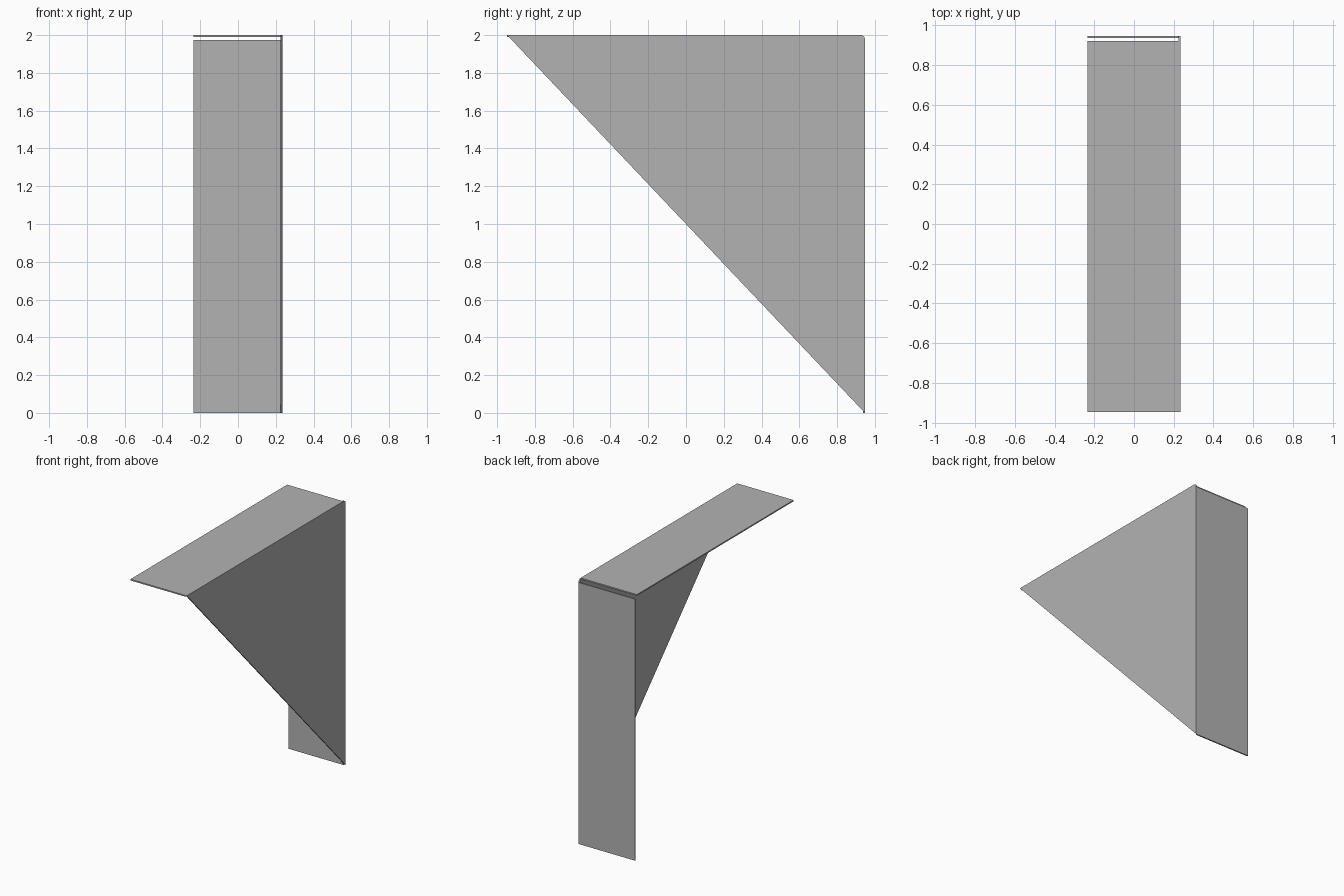
import bpy, bmesh, math
from mathutils import Vector

cube = bpy.data.objects.get("Cube")
if cube:
    bpy.data.objects.remove(cube, do_unlink=True)

HALF_W, HALF_D, HEIGHT = 0.235, 0.947, 2.0
SHEET = 0.01      # sheet thickness
RELIEF = 0.025    # corner notch between the two flanges
RADIUS = 0.022    # rounded corner of the web

grey = bpy.data.materials.new("plain grey")
grey.use_nodes = True
colour = (0.45, 0.45, 0.45, 1)
grey.diffuse_color = colour
grey.node_tree.nodes["Principled BSDF"].inputs["Base Color"].default_value = colour


def extrude_profile(name, points, depth):
    """Fill a closed outline and extrude it along depth."""
    bm = bmesh.new()
    face = bm.faces.new([bm.verts.new(p) for p in points])
    result = bmesh.ops.extrude_face_region(bm, geom=[face])
    moved = [v for v in result["geom"] if isinstance(v, bmesh.types.BMVert)]
    bmesh.ops.translate(bm, verts=moved, vec=Vector(depth))
    bmesh.ops.recalc_face_normals(bm, faces=bm.faces)
    mesh = bpy.data.meshes.new(name)
    bm.to_mesh(mesh)
    bm.free()
    mesh.materials.append(grey)
    obj = bpy.data.objects.new(name, mesh)
    bpy.context.collection.objects.link(obj)
    return obj


# Triangular side web with a rounded upper back corner
corner = [(HALF_W,
           HALF_D - RADIUS + RADIUS * math.cos(a),
           HEIGHT - RADIUS + RADIUS * math.sin(a))
          for a in (math.pi / 2 * i / 6 for i in range(7))]
outline = [(HALF_W, -HALF_D, HEIGHT), (HALF_W, HALF_D, 0)] + corner
extrude_profile("side_web", outline, (-SHEET, 0, 0))

# Flanges bent inward from the web, meeting its inner face
inner = HALF_W - SHEET
span = (-HALF_W - inner, 0, 0)


def flange(name, y0, y1, z0, z1):
    section = [(inner, y0, z0), (inner, y1, z0), (inner, y1, z1), (inner, y0, z1)]
    extrude_profile(name, section, span)


flange("top_flange", -HALF_D, HALF_D - RELIEF, HEIGHT - SHEET, HEIGHT)
flange("back_flange", HALF_D - SHEET, HALF_D, 0, HEIGHT - RELIEF)
